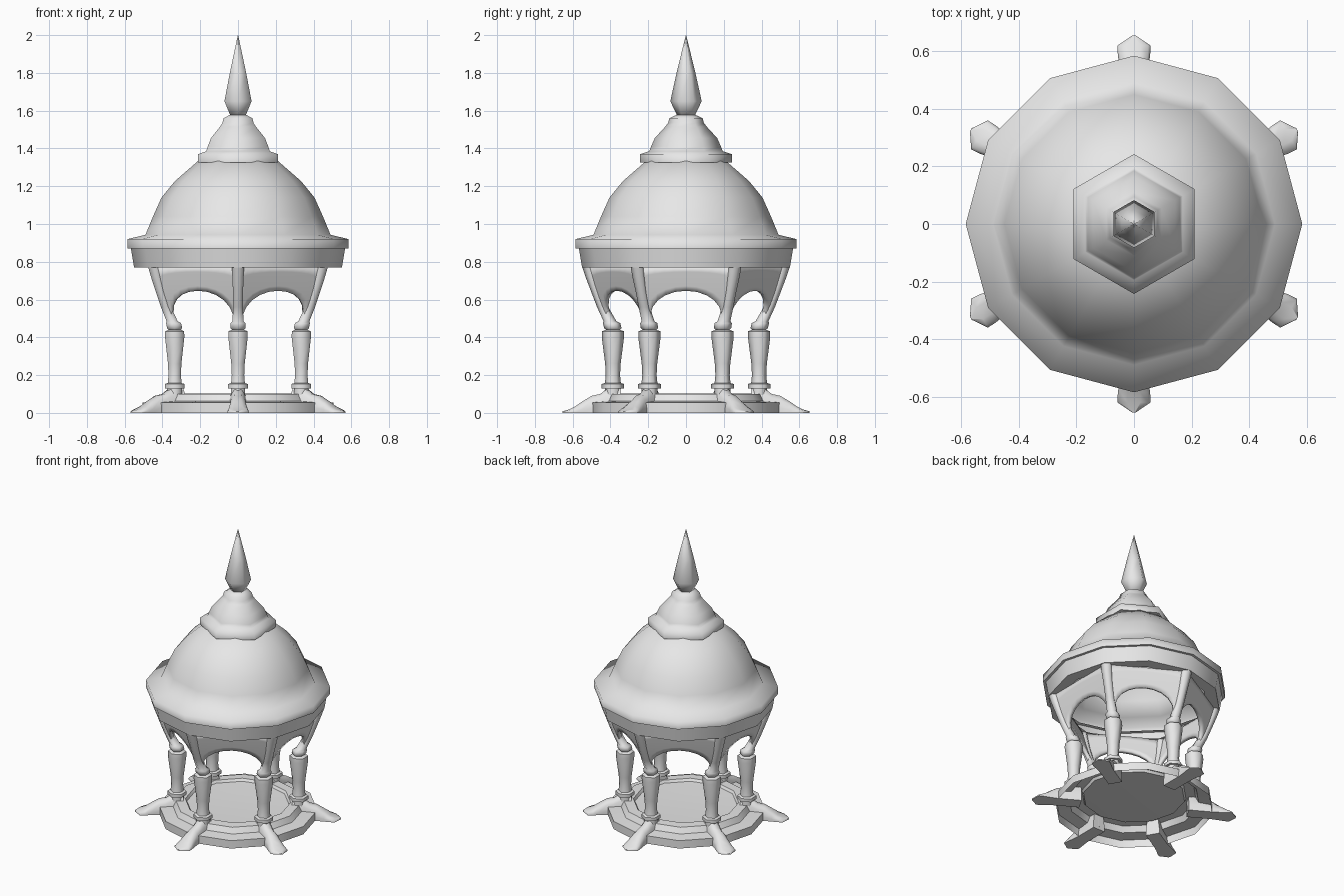
import bpy, bmesh
from math import sin, cos, pi, radians, sqrt
from mathutils import Vector

cube = bpy.data.objects.get("Cube")
if cube:
    bpy.data.objects.remove(cube, do_unlink=True)

stone = bpy.data.materials.new("grey_stone")
stone.use_nodes = True
GREY = (0.8, 0.8, 0.8, 1)
stone.diffuse_color = GREY
stone.node_tree.nodes["Principled BSDF"].inputs["Base Color"].default_value = GREY


def finish(name, bm, angle):
    """Turn a bmesh into a smooth-shaded stone object with crisp creases."""
    bmesh.ops.recalc_face_normals(bm, faces=bm.faces)
    mesh = bpy.data.meshes.new(name)
    bm.to_mesh(mesh)
    bm.free()
    mesh.materials.append(stone)
    mesh.shade_smooth()
    mesh.set_sharp_from_angle(angle=radians(angle))
    obj = bpy.data.objects.new(name, mesh)
    bpy.context.collection.objects.link(obj)
    return obj


def loft(name, rings, angle, start_cap=True, end_cap=True):
    """Skin a list of closed rings, with optional end caps."""
    bm = bmesh.new()
    loops = [[bm.verts.new(p) for p in ring] for ring in rings]
    n = len(loops[0])
    for a, b in zip(loops, loops[1:]):
        for i in range(n):
            j = (i + 1) % n
            bm.faces.new((a[i], a[j], b[j], b[i]))
    if start_cap:
        bm.faces.new(loops[0])
    if end_cap:
        bm.faces.new(loops[-1])
    return finish(name, bm, angle)


def lathe(name, profile, sides, angle=62, centre=lambda z: Vector((0, 0)),
          turn=pi / 2, **caps):
    """Stack regular polygons from (radius, height) pairs."""
    rings = []
    for r, z in profile:
        c = centre(z)
        rings.append([(c.x + r * cos(turn + 2 * pi * i / sides),
                       c.y + r * sin(turn + 2 * pi * i / sides), z)
                      for i in range(sides)])
    return loft(name, rings, angle, **caps)


def flare(z):
    """Distance of the columns from the axis, bending outwards under the eaves."""
    return 0.387 + 0.125 * max(0, (z - 0.47) / 0.3) ** 0.7


# Base: hollow plinth, stepped up to a raised floor
lathe("base_plinth", [(0.505, 0), (0.505, 0.055), (0.42, 0.062), (0.4, 0.1),
                      (0.335, 0.102), (0.325, 0.085), (0.15, 0.08)], 12, 50,
      start_cap=False)

# Roof: open drum, then brim and dome as one shell
lathe("roof_drum", [(0.47, 0.77), (0.55, 0.77), (0.567, 0.87), (0.56, 0.875)], 12,
      start_cap=False, end_cap=False)
lathe("roof_dome", [(0.54, 0.87), (0.585, 0.87), (0.585, 0.92), (0.49, 0.943),
                    (0.45, 1.04), (0.405, 1.14), (0.333, 1.228), (0.21, 1.335)], 12, 80,
      start_cap=False)

# Hexagonal cap and spire
lathe("cap", [(0.243, 1.325), (0.243, 1.37), (0.195, 1.385), (0.185, 1.41),
              (0.165, 1.455), (0.11, 1.515), (0.095, 1.535), (0.088, 1.56),
              (0.045, 1.58)], 6, 80)
lathe("spire", [(0.045, 1.57), (0.083, 1.65), (0.05, 1.8), (0.001, 2.0)], 6, 80)

COLUMN = [(0.045, 0.02), (0.043, 0.13), (0.06, 0.13), (0.06, 0.153), (0.042, 0.158),
          (0.038, 0.2), (0.041, 0.26), (0.059, 0.4), (0.058, 0.432), (0.037, 0.44),
          (0.046, 0.448), (0.046, 0.475), (0.034, 0.485), (0.03, 0.56), (0.031, 0.65),
          (0.035, 0.72), (0.037, 0.775)]
# Foot stations: distance from axis, half width, height
FOOT = [(0.345, 0.045, 0.13), (0.42, 0.045, 0.125), (0.455, 0.045, 0.1),
        (0.5, 0.045, 0.09), (0.55, 0.05, 0.06), (0.585, 0.056, 0.035),
        (0.62, 0.058, 0.018), (0.655, 0.006, 0.008)]

for k in range(6):
    a = pi / 6 + k * pi / 3
    out = Vector((cos(a), sin(a)))
    side = Vector((-sin(a), cos(a)))
    nxt = Vector((cos(a + pi / 3), sin(a + pi / 3)))

    # Column
    lathe(f"column_{k + 1}", COLUMN, 6, 62, lambda z: out * flare(z), a)

    # Splayed foot
    rings = []
    for d, w, h in FOOT:
        section = ((-w, 0), (-w, h * 0.3), (-w * 0.85, h * 0.75), (-w * 0.4, h),
                   (w * 0.4, h), (w * 0.85, h * 0.75), (w, h * 0.3), (w, 0))
        rings.append([(*(out * d + side * s), z) for s, z in section])
    loft(f"foot_{k + 1}", rings, 50)

    # Flared arch panel between neighbouring columns
    bm = bmesh.new()
    grid = []
    for i in range(13):
        t = -cos(pi * i / 12)
        low = 0.48 + 0.17 * sqrt(max(0, 1 - t * t))
        column = []
        for j in range(6):
            z = low + (0.775 - low) * j / 5
            p = out.lerp(nxt, 0.5 + 0.46 * t) * flare(z)
            column.append(bm.verts.new((p.x, p.y, z)))
        grid.append(column)
    for g, h in zip(grid, grid[1:]):
        for j in range(5):
            bm.faces.new((g[j], h[j], h[j + 1], g[j + 1]))
    arch = finish(f"arch_panel_{k + 1}", bm, 62)
    thick = arch.modifiers.new("thickness", "SOLIDIFY")
    thick.thickness = 0.025
    thick.offset = 0
